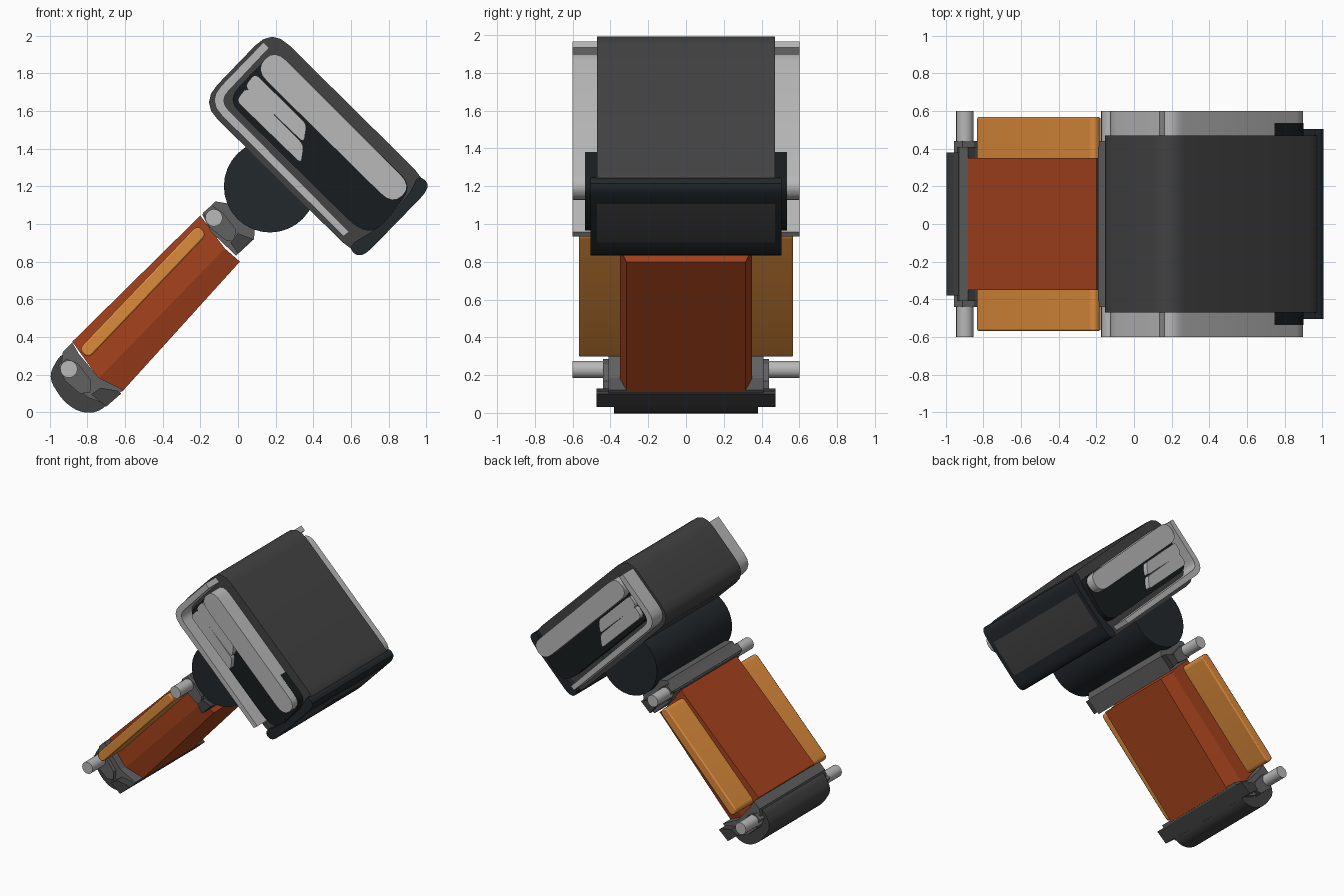
import bpy, bmesh, math
from mathutils import Vector

if "Cube" in bpy.data.objects:
    bpy.data.objects.remove(bpy.data.objects["Cube"])

def mat(name, r, g, b):
    m = bpy.data.materials.new(name)
    m.diffuse_color = (r, g, b, 1)
    m.use_nodes = True
    m.node_tree.nodes["Principled BSDF"].inputs["Base Color"].default_value = m.diffuse_color
    return m

DARK = mat("dark_grey", .055, .055, .055)
BLACK = mat("blue_black", .016, .021, .024)
INNER = mat("inner_black", .009, .012, .013)
MID = mat("mid_grey", .12, .12, .12)
LIGHT = mat("light_grey", .48, .48, .48)
RED = mat("rust_red", .38, .055, .012)
ORANGE = mat("orange", .72, .26, .045)

def rounded(pts, r, n=4):
    """Round every corner of a polygon with a quadratic arc of size r."""
    out = []
    for i, p in enumerate(pts):
        p = Vector(p)
        a, b = Vector(pts[i - 1]) - p, Vector(pts[(i + 1) % len(pts)]) - p
        s = p + a.normalized() * min(r, a.length * .48)
        e = p + b.normalized() * min(r, b.length * .48)
        for k in range(n + 1):
            t = k / n
            out.append(s * (1 - t) ** 2 + p * 2 * t * (1 - t) + e * t * t)
    return out

def slab(name, pts, half, material, r=0, smooth=True, bevel=0):
    """Extrude an XZ profile across y; half is one half-width or one per point."""
    if r:
        pts = rounded(pts, r)
    w = half if isinstance(half, (list, tuple)) else [half] * len(pts)
    bm = bmesh.new()
    f = [bm.verts.new((p[0], -h, p[1])) for p, h in zip(pts, w)]
    b = [bm.verts.new((p[0], h, p[1])) for p, h in zip(pts, w)]
    n = len(pts)
    if isinstance(half, (list, tuple)):
        # chamfered block: side face plus lower slope (first four points, then last two)
        for v in (f, b):
            bm.faces.new((v[0], v[1], v[2], v[3]))
            bm.faces.new((v[0], v[3], v[4], v[5]))
    else:
        bm.faces.new(f)
        bm.faces.new(b)
    for i in range(n):
        j = (i + 1) % n
        bm.faces.new((f[i], f[j], b[j], b[i]))
    bmesh.ops.recalc_face_normals(bm, faces=bm.faces)
    me = bpy.data.meshes.new(name)
    bm.to_mesh(me)
    bm.free()
    me.materials.append(material)
    ob = bpy.data.objects.new(name, me)
    bpy.context.collection.objects.link(ob)
    if bevel:
        m = ob.modifiers.new("bevel", 'BEVEL')
        m.width, m.segments, m.limit_method = bevel, 2, 'ANGLE'
        m.angle_limit = math.radians(50)
    if smooth:
        bpy.ops.object.select_all(action='DESELECT')
        ob.select_set(True)
        bpy.context.view_layer.objects.active = ob
        bpy.ops.object.shade_smooth_by_angle(angle=math.radians(30))
    return ob

def circle(cx, cz, r, n=24):
    return [(cx + r * math.cos(2 * math.pi * k / n), cz + r * math.sin(2 * math.pi * k / n))
            for k in range(n)]

# Head: main body, end cap, recessed core
slab("head_body", [(.18, 2.04), (1.03, 1.2), (.65, .81), (-.20, 1.645)], .47, DARK, .13)
slab("head_end_cap", [(.955, 1.265), (1.03, 1.2), (.65, .81), (.575, .885),
                      (.74, .97), (.92, 1.17)], .505, BLACK, .09)
slab("head_core", [(.19, 1.92), (.93, 1.20), (.74, .96), (.64, .97), (-.06, 1.66)],
     .535, INNER, .09)

# Light trim: bent frame strip, long plate and two short fins, all running through
t = .038
outer = rounded([(.145, 1.975), (-.165, 1.655), (.56, .935)], .11)[5:10]
inner = rounded([(.165, 1.93), (-.10, 1.655), (.585, .96)], .07)[5:10]
slab("head_trim", [(.135, 1.965)] + outer + [(.56, .935), (.59, .958)]
     + inner[::-1] + [(.165, 1.935)], .6, LIGHT)
slab("head_plate", [(.195, 1.93), (.925, 1.20), (.82, 1.10), (.09, 1.82)], .6, LIGHT, .09)
slab("upper_fin", [(.09, 1.80), (.365, 1.53), (.35, 1.43), (.035, 1.73)], .575, LIGHT, .03)
slab("lower_fin", [(.045, 1.725), (.35, 1.42), (.335, 1.32), (-.01, 1.655)], .575, LIGHT, .03)

# Pivot barrel
slab("pivot_barrel", circle(.17, 1.20, .245, 32), .47, BLACK)

# Handle: flat top and sides, narrower underside
slab("handle_grip", [(-.74, .18), (-.88, .375), (-.20, 1.045), (-.07, .87),
                     (.01, .80), (-.615, .11)],
     [.35, .35, .35, .35, .315, .315], RED, smooth=False)
slab("grip_inlay", [(-.845, .335), (-.215, .995), (-.165, .945), (-.795, .285)],
     .567, ORANGE, .035, bevel=.008)

# Lower collar, pommel and fittings
slab("pommel", [(-.93, .33), (-1.01, .19), (-.93, .06), (-.84, -.002), (-.74, -.002),
                (-.61, .12), (-.75, .16)], .38, DARK, .06)
slab("lower_collar", [(-.93, .32), (-.88, .37), (-.845, .31), (-.74, .185), (-.61, .12),
                      (-.69, .04), (-.80, .08), (-.94, .24)], .41, MID, smooth=False)
slab("lower_bracket", [(-.955, .25), (-.91, .285), (-.85, .26), (-.78, .17), (-.785, .105),
                       (-.84, .10), (-.92, .17)], .44, MID, smooth=False)
slab("lower_bar", [(-.78, .095), (-.73, .13), (-.64, .115), (-.62, .10), (-.70, .03)],
     .475, DARK, smooth=False)

# Upper collar and fittings
slab("upper_collar", [(-.12, 1.12), (-.19, 1.05), (-.145, .96), (-.01, .832), (.085, .92),
                      (.09, .98), (.0, 1.08), (-.06, 1.11)], .41, MID, smooth=False)
slab("upper_bracket", [(-.185, 1.06), (-.14, 1.10), (-.08, 1.06), (-.01, .97), (-.02, .91),
                       (-.06, .91), (-.15, .98)], .44, MID, smooth=False)
slab("upper_bar", [(-.04, .90), (.0, .95), (.08, .92), (.0, .845)], .45, DARK, smooth=False)

# Cross pins through both collars
for name, x, z in (("lower_pin", -.898, .23), ("upper_pin", -.128, 1.033)):
    slab(name, circle(x, z, .046, 20), .6, LIGHT)
